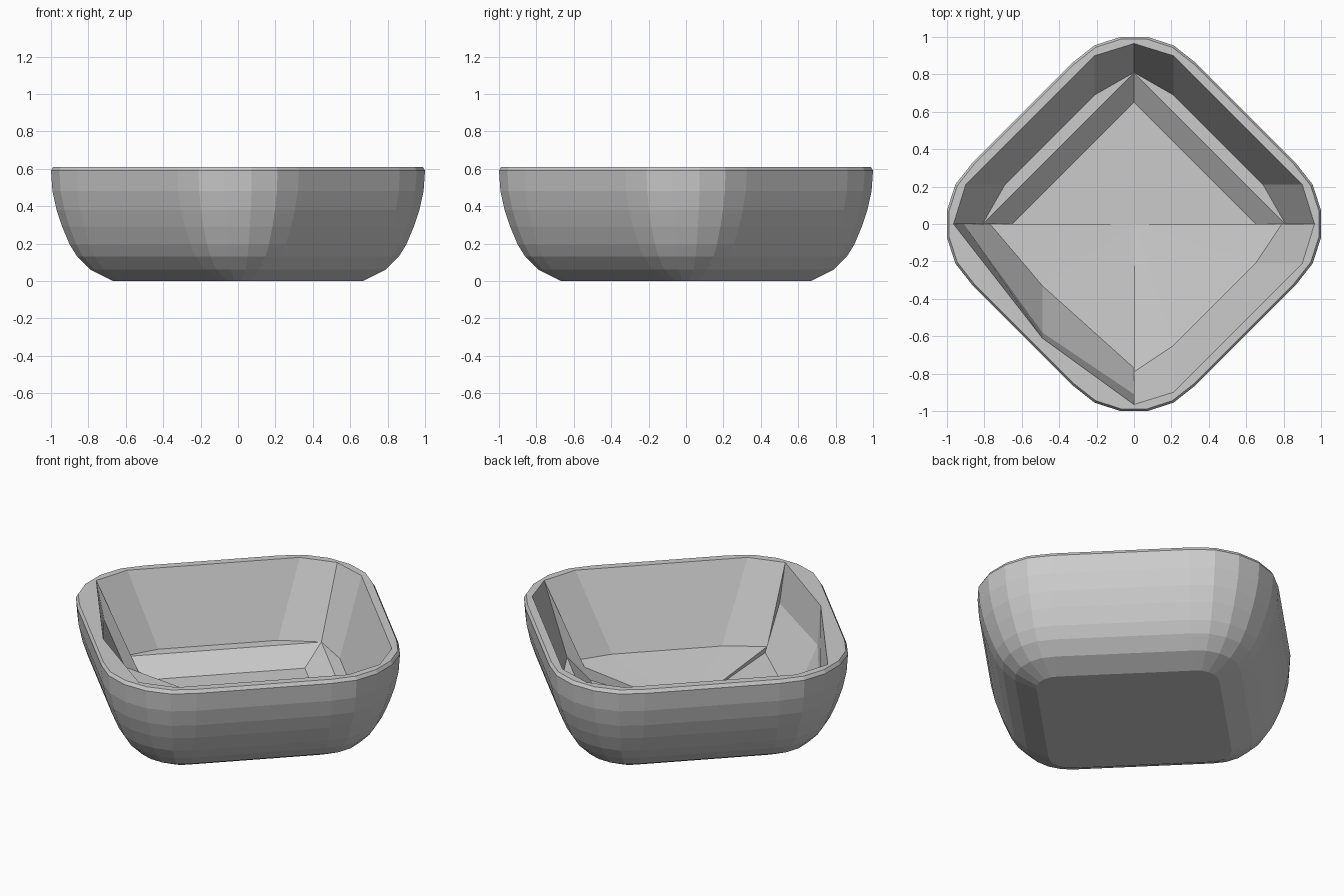
import bpy, bmesh, math

if "Cube" in bpy.data.objects:
    bpy.data.objects.remove(bpy.data.objects["Cube"])

RIM = 0.61
SEG = 5                      # facets per rounded corner


def outline(inset):
    """Rounded diamond, inset evenly from the widest rim."""
    r = 0.46 - inset
    c = 1 - 0.46             # corner arc centre, on the axis
    rr = r / math.cos(math.pi / 4 / SEG)
    pts = []
    for q in range(4):
        mid = q * math.pi / 2
        for i in range(SEG + 1):
            a = mid - math.pi / 4 + i * math.pi / 2 / SEG
            # keep the flank tangent points on the true radius
            k = r if i in (0, SEG) else rr
            pts.append((c * math.cos(mid) + k * math.cos(a),
                        c * math.sin(mid) + k * math.sin(a)))
    return pts


def finish(bm, name):
    me = bpy.data.meshes.new(name)
    bm.to_mesh(me)
    bm.free()
    ob = bpy.data.objects.new(name, me)
    bpy.context.collection.objects.link(ob)
    return ob


# inner rim corners of one quadrant
RIM3 = [(0.965, 0), (0.9, 0.21), (0.21, 0.9), (0, 0.965)]
RIM1 = [(0.965, 0), (0.49, 0.61), (0, 0.965)]

# outer shell: (inset, height) from foot to rim
bm = bmesh.new()
profile = [(0.33, 0), (0.21, 0.06), (0.14, 0.13), (0.10, 0.195), (0.06, 0.29),
           (0.03, 0.38), (0.008, 0.48), (0, 0.59), (0.012, RIM)]
rings = [[bm.verts.new((x, y, z)) for x, y in outline(d)] for d, z in profile]
n = len(rings[0])
for lo, hi in zip(rings, rings[1:]):
    for i in range(n):
        j = (i + 1) % n
        bm.faces.new((lo[i], lo[j], hi[j], hi[i]))
bm.faces.new(rings[0][::-1])

# flat rim between the rounded outside and the angular opening
inner = ([(x, y) for x, y in RIM3[:-1]]
         + [(-x, y) for x, y in RIM3[:0:-1]]
         + [(-x, -y) for x, y in RIM1[:-1]]
         + [(x, -y) for x, y in RIM3[:0:-1]])
iv = [bm.verts.new((x, y, RIM)) for x, y in inner]
edges = [bm.edges.new((a, b)) for a, b in zip(iv, iv[1:] + iv[:1])]
top = rings[-1]
edges += [bm.edges.get((a, b)) for a, b in zip(top, top[1:] + top[:1])]
bmesh.ops.triangle_fill(bm, edges=edges, use_beauty=True)
for f in bm.faces:
    if all(abs(v.co.z - RIM) < 1e-5 for v in f.verts):
        f.normal_update()
        if f.normal.z < 0:
            f.normal_flip()
finish(bm, "bowl_shell")

# inside: each quadrant steps from the opening down to the floor
bm = bmesh.new()


def face(pts, su=1, sv=1):
    vs = [bm.verts.new((su * x, sv * y, z)) for x, y, z in pts]
    if su * sv < 0:
        vs.reverse()
    bm.faces.new(vs)


def at(pts, z):
    return [(x, y, z) for x, y in pts]


def strips(levels, su, sv):
    for hi, lo in zip(levels, levels[1:]):
        for i in range(len(hi) - 1):
            face([hi[i + 1], hi[i], lo[i], lo[i + 1]][::1], su, sv)


def fan(pts, su, sv):
    for a, b in zip(pts, pts[1:]):
        face([a, b, (0, 0, 0.08)], su, sv)


# two back quadrants: ledge, sloped skirt, sunken floor
base = at([(0.81, 0), (0.69, 0.21), (0.21, 0.69), (0, 0.81)], 0.18)
floor = at([(0.65, 0), (0, 0.65)], 0.08)
for s in (1, -1):
    strips([at(RIM3, RIM), base], s, 1)
    face(base, s, 1)
    strips([[base[0], base[-1]], floor], s, 1)
    fan(floor, s, 1)

# front right quadrant: plain walls and shallow floor
base_r = at([(0.79, 0), (0.65, 0.21), (0.21, 0.65), (0, 0.79)], 0.16)
strips([at(RIM3, RIM), base_r], 1, -1)
fan(base_r, 1, -1)

# front left quadrant: thicker wall with an upper band
band = at([(0.91, 0), (0.49, 0.58), (0, 0.91)], 0.38)
base_l = at([(0.77, 0), (0.49, 0.33), (0, 0.77)], 0.13)
strips([at(RIM1, RIM), band, base_l], -1, -1)
fan(base_l, -1, -1)

# small step faces where differing quadrants meet
back = [(0.08, 0.65), (0.18, 0.81), (RIM, 0.965)]
right = [(0.16, 0.79)]
left = [(0.38, 0.91), (0.13, 0.77)]
face([(0, 0, 0.08)] + [(u, 0, z) for z, u in back + right])
face([(0, 0, 0.08)] + [(-u, 0, z) for z, u in back + left])
face([(0, 0, 0.08)] + [(0, -u, z) for z, u in right + [(RIM, 0.965)] + left])
finish(bm, "bowl_interior")
